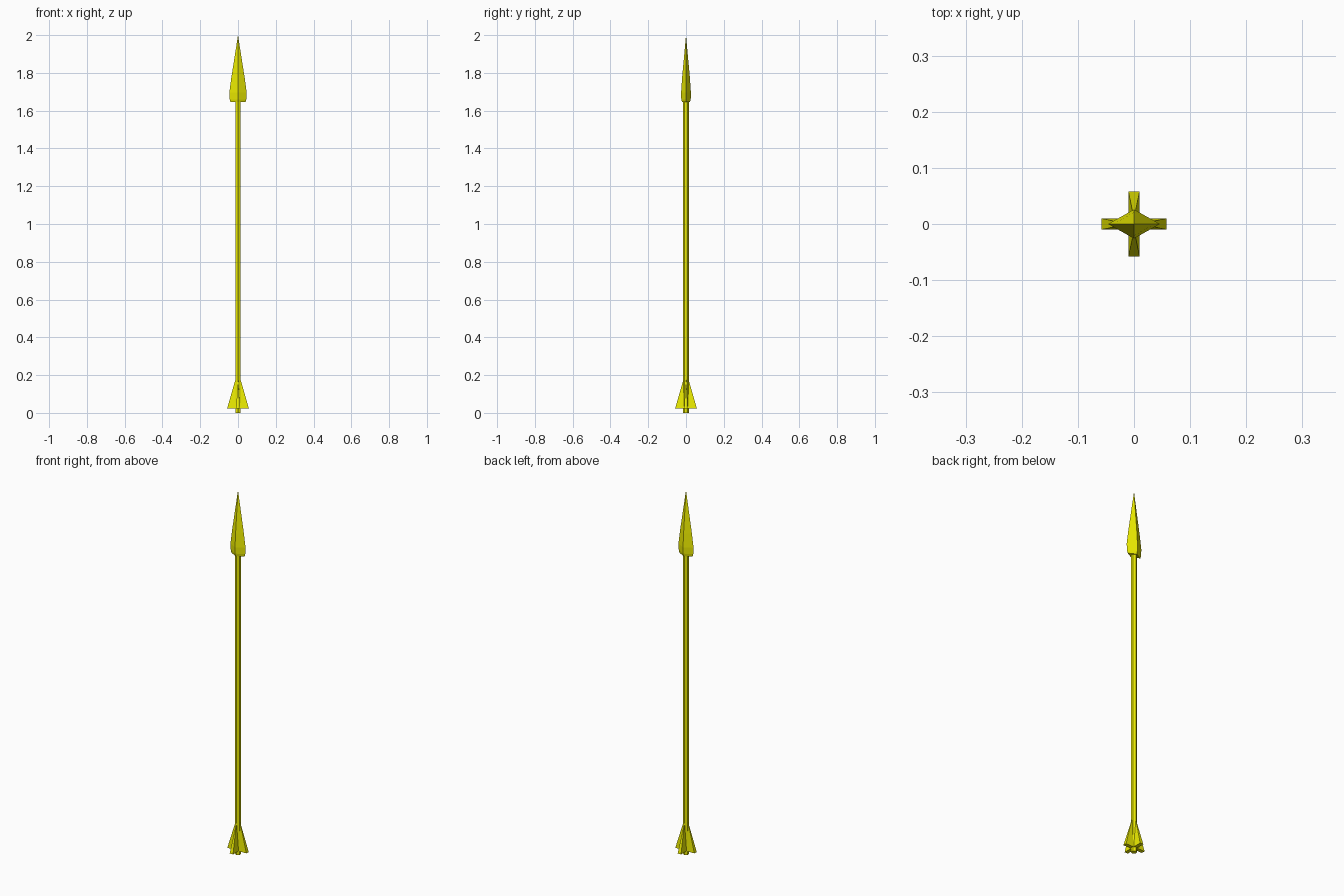
import bpy, math
from mathutils import Matrix

if "Cube" in bpy.data.objects:
    bpy.data.objects.remove(bpy.data.objects["Cube"])

mat = bpy.data.materials.new("yellow")
mat.diffuse_color = (0.85, 0.85, 0.0, 1)
mat.use_nodes = True
mat.node_tree.nodes["Principled BSDF"].inputs["Base Color"].default_value = mat.diffuse_color


def make(name, verts, faces):
    mesh = bpy.data.meshes.new(name)
    mesh.from_pydata(verts, [], faces)
    mesh.materials.append(mat)
    ob = bpy.data.objects.new(name, mesh)
    bpy.context.collection.objects.link(ob)
    return ob


# Shaft: hexagonal rod
bpy.ops.mesh.primitive_cylinder_add(vertices=6, radius=0.015, depth=1.66, location=(0, 0, 0.83))
shaft = bpy.context.object
shaft.name = "shaft"
shaft.data.materials.append(mat)

# Arrowhead: diamond sections (z, half width, half depth) rising to a point
sections = [(1.645, 0.040, 0.021), (1.66, 0.044, 0.025), (1.695, 0.046, 0.026), (1.77, 0.036, 0.021)]
verts, faces = [], [(3, 2, 1, 0)]
for z, w, d in sections:
    verts += [(w, 0, z), (0, d, z), (-w, 0, z), (0, -d, z)]
tip = len(verts)
verts.append((0, 0, 2))
for r in range(len(sections)):
    for i in range(4):
        a, b = r * 4 + i, r * 4 + (i + 1) % 4
        faces.append((a, b, b + 4, a + 4) if r < len(sections) - 1 else (a, b, tip))
make("arrowhead", verts, faces)

# Fins: four wedges, thick at the bottom and sharp at the top
fin_verts = [(0.005, -0.01, 0.022), (0.058, -0.01, 0.022), (0.058, 0.01, 0.022),
             (0.005, 0.01, 0.022), (0.005, 0, 0.2), (0.011, 0, 0.185)]
fin_faces = [(3, 2, 1, 0), (0, 1, 5, 4), (1, 2, 5), (2, 3, 4, 5), (3, 0, 4)]
for k in range(4):
    fin = make(f"fin_{k + 1}", fin_verts, fin_faces)
    fin.data.transform(Matrix.Rotation(k * math.pi / 2, 4, 'Z'))
